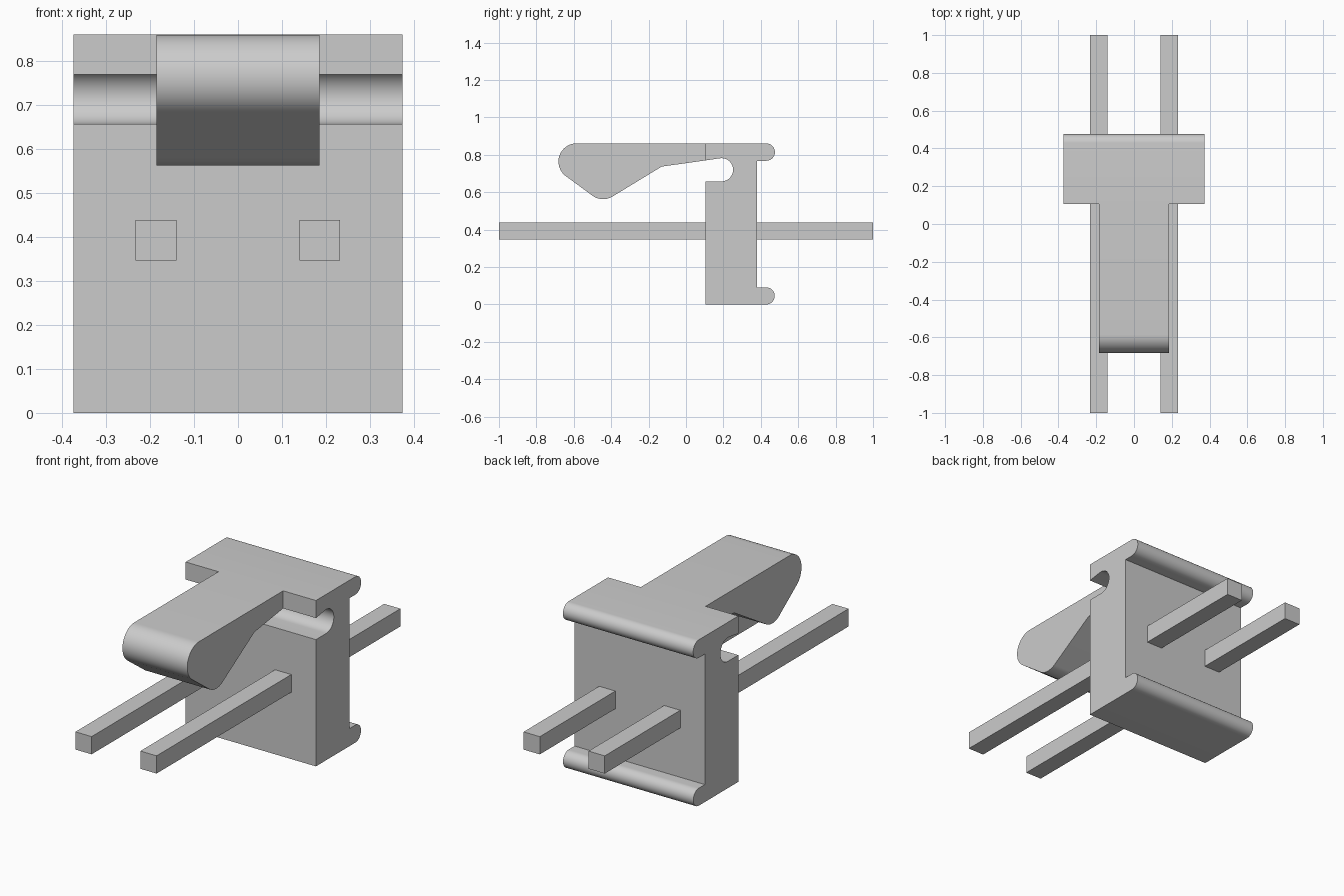
import bpy, bmesh, math

cube = bpy.data.objects.get("Cube")
if cube:
    bpy.data.objects.remove(cube, do_unlink=True)

grey = bpy.data.materials.new("light grey")
grey.use_nodes = True
colour = (0.6, 0.6, 0.6, 1)
grey.diffuse_color = colour
grey.node_tree.nodes["Principled BSDF"].inputs["Base Color"].default_value = colour


def arc(cy, cz, r, start, end, n=20):
    """Points on an arc in the y-z plane, angles in degrees."""
    angles = [math.radians(start + (end - start) * i / n) for i in range(n + 1)]
    return [(cy + r * math.cos(a), cz + r * math.sin(a)) for a in angles]


def extrude_profile(name, profile, x0, x1):
    """Closed y-z profile extruded from x0 to x1."""
    bm = bmesh.new()
    face = bm.faces.new([bm.verts.new((x0, y, z)) for y, z in profile])
    result = bmesh.ops.extrude_face_region(bm, geom=[face])
    moved = [v for v in result["geom"] if isinstance(v, bmesh.types.BMVert)]
    bmesh.ops.translate(bm, verts=moved, vec=(x1 - x0, 0, 0))
    bmesh.ops.recalc_face_normals(bm, faces=bm.faces)
    mesh = bpy.data.meshes.new(name)
    bm.to_mesh(mesh)
    bm.free()
    mesh.materials.append(grey)
    obj = bpy.data.objects.new(name, mesh)
    bpy.context.collection.objects.link(obj)
    bpy.ops.object.select_all(action='DESELECT')
    obj.select_set(True)
    bpy.context.view_layer.objects.active = obj
    bpy.ops.object.shade_smooth_by_angle(angle=math.radians(15))
    return obj


FRONT, TOP = 0.105, 0.861

# Housing with two rounded rear lips and a rounded slot below the top plate
housing = [(FRONT, 0)]
housing += arc(0.429, 0.0455, 0.0455, -90, 90)
housing += [(0.38, 0.091), (0.38, 0.768)]
housing += arc(0.429, TOP - 0.0465, 0.0465, -90, 90)
housing += [(FRONT, TOP), (FRONT, 0.770)]
housing += arc(0.19, 0.72, 0.062, 98, -90)
housing += [(FRONT, 0.658)]
extrude_profile("housing", housing, -0.374, 0.374)

# Latch arm with a rounded tip and a hooked underside
latch = [(FRONT, TOP)]
latch += arc(-0.585, TOP - 0.097, 0.097, 90, 235)
latch += arc(-0.443, 0.660, 0.097, 235, 301)
latch += [(-0.13, 0.737), (FRONT, 0.770)]
extrude_profile("latch_arm", latch, -0.186, 0.186)

# Two square contact pins
pin = [(-1, 0.347), (1, 0.347), (1, 0.439), (-1, 0.439)]
for side, x in (("left", 0.186), ("right", -0.187)):
    extrude_profile(side + "_pin", pin, x - 0.0465, x + 0.0465)
